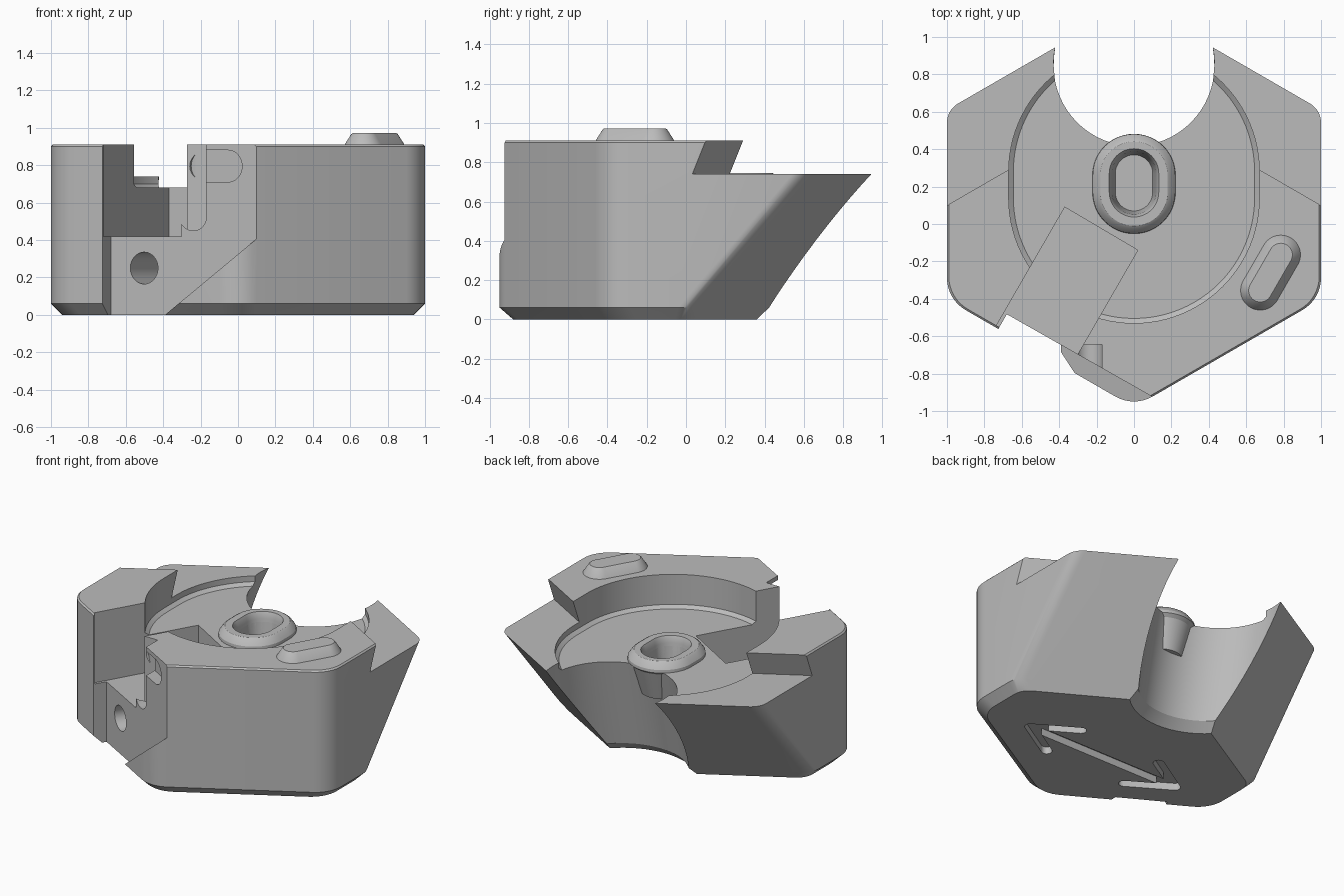
import bpy, bmesh, math
from mathutils import Matrix, Vector

cube = bpy.data.objects.get("Cube")
if cube:
    bpy.data.objects.remove(cube)

gray = bpy.data.materials.new("plain_gray")
gray.use_nodes = True
gray.diffuse_color = (0.5, 0.5, 0.5, 1)
gray.node_tree.nodes["Principled BSDF"].inputs["Base Color"].default_value = (0.5, 0.5, 0.5, 1)


def loft(name, rings, matrix=Matrix()):
    """Closed solid through rings of 3D points."""
    bm = bmesh.new()
    loops = [[bm.verts.new(matrix @ Vector(p)) for p in ring] for ring in rings]
    n = len(loops[0])
    for lo, hi in zip(loops, loops[1:]):
        for i in range(n):
            j = (i + 1) % n
            bm.faces.new((lo[i], lo[j], hi[j], hi[i]))
    bm.faces.new(loops[0][::-1])
    bm.faces.new(loops[-1])
    bmesh.ops.recalc_face_normals(bm, faces=bm.faces)
    mesh = bpy.data.meshes.new(name)
    bm.to_mesh(mesh)
    bm.free()
    mesh.materials.append(gray)
    obj = bpy.data.objects.new(name, mesh)
    bpy.context.collection.objects.link(obj)
    return obj


def at(z, pts):
    return [(p[0], p[1], z) for p in pts]


def capsule(a, b, r, seg=24):
    """Outline of a slot from a to b with round ends."""
    ang = math.atan2(b[1] - a[1], b[0] - a[0])
    pts = []
    for c, start in ((b, ang - math.pi / 2), (a, ang + math.pi / 2)):
        for i in range(seg + 1):
            t = start + math.pi * i / seg
            pts.append((c[0] + r * math.cos(t), c[1] + r * math.sin(t)))
    return pts


def circle(cx, cy, r, seg=64):
    return [(cx + r * math.cos(2 * math.pi * i / seg), cy + r * math.sin(2 * math.pi * i / seg))
            for i in range(seg)]


def rounded(corners, radii, seg=8):
    """Polygon outline with an arc at each corner."""
    pts = []
    for i, (c, r) in enumerate(zip(corners, radii)):
        c = Vector(c)
        u = (Vector(corners[i - 1]) - c).normalized()
        v = (Vector(corners[(i + 1) % len(corners)]) - c).normalized()
        half = u.angle(v) / 2
        mid = c + (u + v).normalized() * r / math.sin(half)
        p = c + u * r / math.tan(half) - mid
        q = c + v * r / math.tan(half) - mid
        sweep = p.angle(q)
        for k in range(seg + 1):
            f = k / seg
            pts.append(mid + (p * math.sin((1 - f) * sweep) + q * math.sin(f * sweep)) / math.sin(sweep))
    return pts


def carve(target, cutters):
    """Subtract the cutters, then drop them."""
    for c in cutters:
        c.hide_render = True
        m = target.modifiers.new(c.name, "BOOLEAN")
        m.operation, m.solver, m.object = "DIFFERENCE", "EXACT", c
    bpy.context.view_layer.update()
    deps = bpy.context.evaluated_depsgraph_get()
    mesh = bpy.data.meshes.new_from_object(target.evaluated_get(deps))
    target.modifiers.clear()
    target.data = mesh


def smooth(obj):
    bpy.ops.object.select_all(action="DESELECT")
    obj.select_set(True)
    bpy.context.view_layer.objects.active = obj
    bpy.ops.object.shade_smooth_by_angle(angle=math.radians(28))


SLOPE = math.tan(math.radians(30))


# Six-sided body: chamfered foot, back sides leaning outward with height
def hex_ring(z, inset):
    x = 1 - inset
    front = -0.98 + inset / math.cos(math.radians(30))
    back = 0.61 + SLOPE - 0.855 * (0.74 - z)
    corners = [(0, front), (x, front + SLOPE * x), (x, back - SLOPE * x),
               (0, back), (-x, back - SLOPE * x), (-x, front + SLOPE * x)]
    return at(z, rounded(corners, [0.2, 0.2, 0.12, 0.05, 0.12, 0.2]))


body = loft("body", [hex_ring(0, 0.06), hex_ring(0.06, 0), hex_ring(0.9, 0), hex_ring(0.91, 0.01)])
cuts = []

# Round recess in the top
cuts.append(loft("recess_cutter", [at(z, capsule((0, 0.14), (0, 0.28), r, 48))
                                   for z, r in ((0.68, 0.645), (0.70, 0.67), (1.1, 0.67))]))


# Lower ledge at the back with an undercut riser
def ledge_ring(z):
    y = 0.10 - 0.4 * (0.91 - z)
    return at(z, [(-1.3, y - 0.3 * SLOPE), (0, y + SLOPE), (1.3, y - 0.3 * SLOPE), (1.3, 2), (-1.3, 2)])


cuts.append(loft("ledge_cutter", [ledge_ring(0.74), ledge_ring(1.1)]))

# Leaning round scoop at the back
cuts.append(loft("scoop_cutter", [at(z, circle(0, 0.70 + 0.216 * z, r))
                                  for z, r in ((-0.02, 0.495), (0.06, 0.43), (1.2, 0.43))]))

# Flat set back into the front left-hand face, with a sloping lower end
outline = [(-0.68, -0.1), (-0.51, -0.1), (0.3, 0.573), (0.3, 1.1), (-0.68, 1.1)]
inner = [(x, -0.868 - 0.567 * x, z) for x, z in outline]
outer = [(x - (0.23 if x == -0.68 else 0), y - 0.4, z) for x, y, z in inner]
cuts.append(loft("flat_cutter", [inner, outer]))

# Open box slot running out through that flat
n = Vector((-0.5, -0.866))
a, b = Vector((-0.37, 0.09)), Vector((0.02, -0.14))
slot = [a, b, b + n * 0.73, a + n * 0.73]
cuts.append(loft("slot_cutter", [at(0.42, slot), at(1.1, slot)]))

# Upright groove beside the slot
turn = Matrix.Rotation(math.pi / 2, 4, "X")
groove = capsule((-0.24, 0.52), (-0.24, 1.2), 0.07)
cuts.append(loft("groove_cutter", [at(0.645, groove), at(1.2, groove)], turn))

# Side channel and bolt hole, square to the flat
face = Matrix(((0.866, 0, -0.5, 0), (-0.5, 0, -0.866, -0.868), (0, 1, 0, 0), (0, 0, 0, 1)))
channel = capsule((-0.25, 0.795), (-0.06, 0.795), 0.085)
cuts.append(loft("channel_cutter", [at(-0.08, channel), at(0.3, channel)], face))
hole = circle(-0.577, 0.25, 0.085, 40)
cuts.append(loft("hole_cutter", [at(-0.3, hole), at(0.3, hole)], face))

# Two-headed arrow grooved into the underside
strokes = [((-0.58, -0.31), (0.58, -0.31))]
for s in (-1, 1):
    for y in (-0.14, -0.48):
        strokes.append(((s * 0.6, -0.31), (s * 0.32, y)))
for p, q in strokes:
    cuts.append(loft("arrow_cutter", [at(z, capsule(p, q, 0.035, 8)) for z in (-0.05, 0.05)]))

# Central boss with a long hole
boss = loft("boss", [at(z, capsule((0, 0.17), (0, 0.26), r))
                     for z, r in ((0.46, 0.14), (0.66, 0.20), (0.68, 0.222), (0.70, 0.22),
                                  (0.735, 0.195), (0.745, 0.18))])
well = loft("well_cutter", [at(z, capsule((0, 0.17), (0, 0.27), r))
                            for z, r in ((0.55, 0.10), (0.70, 0.118), (0.73, 0.125), (0.80, 0.16))])
cuts.append(well)
carve(body, cuts)
carve(boss, [well])
for c in cuts:
    bpy.data.objects.remove(c)

# Tapered key on the top
key_dir = Vector((0.5, 0.866)) * 0.11
mid = Vector((0.73, -0.26))
key = loft("top_key", [at(z, capsule(mid - key_dir, mid + key_dir, r))
                       for z, r in ((0.90, 0.11), (0.91, 0.105), (0.965, 0.07), (0.972, 0.062))])

for obj in (body, boss, key):
    smooth(obj)
